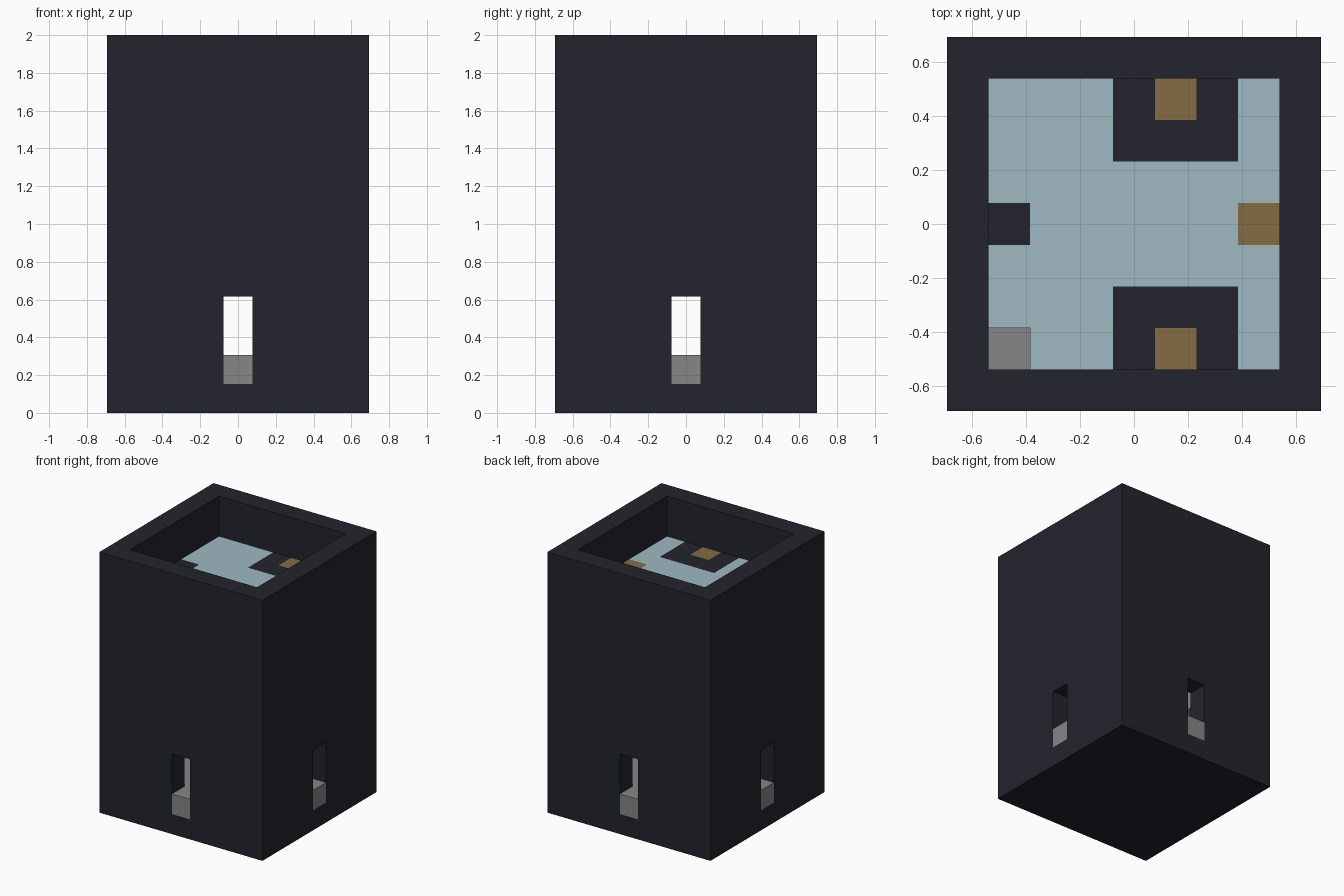
import bpy
import bmesh
from mathutils import Matrix, Vector

U = 2 / 13  # edge of one block

old = bpy.data.objects.get("Cube")
if old:
    bpy.data.objects.remove(old)


def material(name, hex_code):
    srgb = [int(hex_code[i:i + 2], 16) / 255 for i in (0, 2, 4)]
    color = [((c + 0.055) / 1.055) ** 2.4 for c in srgb] + [1]
    mat = bpy.data.materials.new(name)
    mat.use_nodes = True
    mat.diffuse_color = color
    mat.node_tree.nodes["Principled BSDF"].inputs["Base Color"].default_value = color
    return mat


DARK = material("dark stone", "23232D")
GRAY = material("gray stone", "868686")
BLUE = material("pale blue", "9FB8C1")
BROWN = material("brown wood", "856C43")


def finish(name, bm, mats):
    bmesh.ops.recalc_face_normals(bm, faces=bm.faces)
    mesh = bpy.data.meshes.new(name)
    bm.to_mesh(mesh)
    bm.free()
    for mat in mats:
        mesh.materials.append(mat)
    obj = bpy.data.objects.new(name, mesh)
    bpy.context.collection.objects.link(obj)
    return obj


def blocks(name, boxes, mat):
    """Boxes given as centre and size in block units."""
    bm = bmesh.new()
    for centre, size in boxes:
        place = Matrix.Translation(Vector(centre) * U) @ Matrix.Diagonal((*(s * U for s in size), 1))
        bmesh.ops.create_cube(bm, size=1, matrix=place)
    return finish(name, bm, [mat])


# Tower shell: hollow box, open at the top, with a tall slot in each wall
tower = blocks("tower_walls", [((0, 0, 6.5), (9, 9, 13))], DARK)
cutters = [
    blocks("cavity_cutter", [((0, 0, 8), (7, 7, 14))], DARK),
    blocks("side_slot_cutter", [((0, 0, 2.5), (11, 1, 3))], DARK),
    blocks("front_slot_cutter", [((0, 0, 2.5), (1, 11, 3))], DARK),
]
for cutter in cutters:
    mod = tower.modifiers.new(cutter.name, "BOOLEAN")
    mod.operation = "DIFFERENCE"
    mod.solver = "EXACT"
    mod.object = cutter
bpy.context.view_layer.update()
cut_mesh = bpy.data.meshes.new_from_object(
    tower.evaluated_get(bpy.context.evaluated_depsgraph_get()))
tower.modifiers.clear()
tower.data = cut_mesh
for cutter in cutters:
    bpy.data.objects.remove(cutter)

# Ground floor with a sill running out through every slot
blocks("ground_floor", [((0, 0, 1.5), (7, 7, 1))], GRAY)
blocks("slot_sills", [((x, y, 1.5), (1, 1, 1))
                      for x, y in ((4, 0), (-4, 0), (0, 4), (0, -4))], GRAY)

# Stair climbing round the inside corner up to the hatch
steps = [((-2, 3, 2.5), (1, 1, 1))]
steps += [((-3, 3 - i, 3.5 + i), (1, 1, 1)) for i in range(7)]
blocks("inner_stair", steps, GRAY)


# Roof deck: one cell per block, patterned by position, with a corner hatch
def deck_index(x, y):
    if (x, abs(y)) == (1, 3) or (x, y) == (3, 0):
        return 2
    if (0 <= x <= 2 and abs(y) >= 2) or (x, y) == (-3, 0):
        return 1
    return 0


bm = bmesh.new()
bmesh.ops.create_grid(bm, x_segments=7, y_segments=7, size=3.5 * U,
                      matrix=Matrix.Translation((0, 0, 11 * U)))
hatch = []
for face in bm.faces:
    c = face.calc_center_median() / U
    cell = (round(c.x), round(c.y))
    face.material_index = deck_index(*cell)
    if cell == (-3, -3):
        hatch.append(face)
bmesh.ops.delete(bm, geom=hatch, context="FACES")
deck = finish("roof_deck", bm, [BLUE, DARK, BROWN])
thick = deck.modifiers.new("thickness", "SOLIDIFY")
thick.thickness = U
thick.offset = -1
